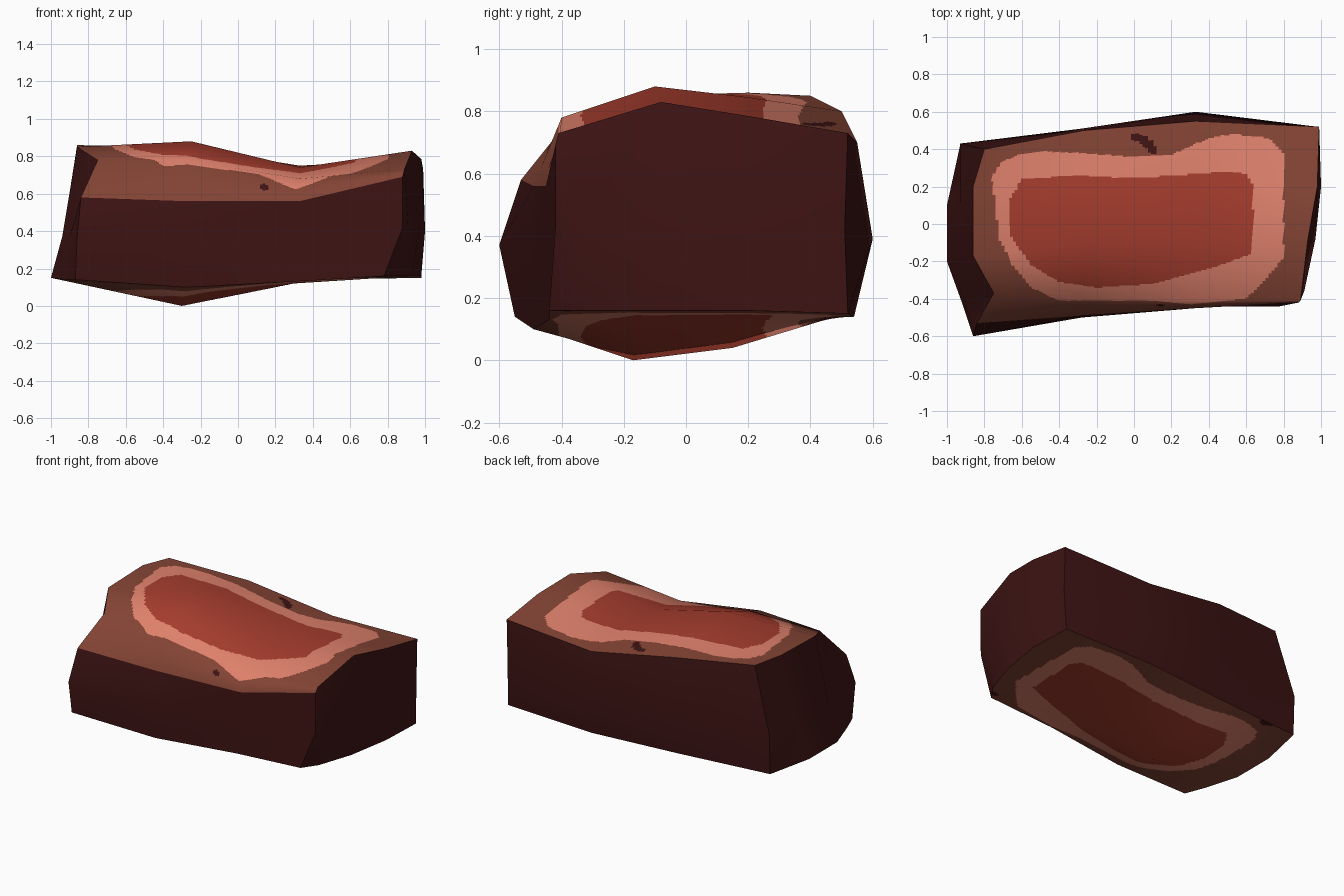
import bpy, bmesh, math
from mathutils import Vector

if "Cube" in bpy.data.objects:
    bpy.data.objects.remove(bpy.data.objects["Cube"])


def material(name, rgb):
    m = bpy.data.materials.new(name)
    m.diffuse_color = (*rgb, 1)
    m.use_nodes = True
    m.node_tree.nodes["Principled BSDF"].inputs["Base Color"].default_value = m.diffuse_color
    return m


CRUST = material("dark crust", (0.05, 0.007, 0.007))
BROWN = material("seared brown", (0.23, 0.058, 0.035))
PINK = material("cooked pink", (0.74, 0.22, 0.15))
RED = material("rare red", (0.38, 0.046, 0.027))

# Cut surfaces: rows run front to back, stations run left to right
TOP = [
    [(-.84, -.53, .58), (-.28, -.49, .56), (.33, -.45, .56), (.88, -.42, .69)],
    [(-.75, -.37, .78), (-.28, -.40, .78), (.33, -.41, .68), (.89, -.41, .73)],
    [(-.86, -.17, .85), (-.25, -.10, .88), (.33, -.10, .74), (.93, -.08, .83)],
    [(-.86, .20, .86), (-.27, .20, .845), (.33, .20, .75), (.98, .20, .785)],
    [(-.80, .40, .85), (-.27, .50, .80), (.33, .55, .70), (.99, .52, .73)],
]
BOTTOM = [
    [(-.87, -.55, .14), (-.28, -.49, .10), (.30, -.44, .13), (.78, -.44, .16)],
    [(-.92, -.42, .14), (-.29, -.38, .07), (.30, -.34, .13), (.85, -.34, .16)],
    [(-1.0, -.20, .15), (-.30, -.17, .00), (.30, -.15, .12), (.93, -.10, .16)],
    [(-1.0, .10, .15), (-.30, .15, .04), (.30, .15, .13), (.98, .20, .16)],
    [(-.93, .42, .15), (-.28, .48, .14), (.33, .54, .14), (.98, .52, .15)],
]
# Middle of the side wall, counter-clockwise from the front left corner
MIDDLE = [
    (-.86, -.60, .37), (-.28, -.50, .37), (.33, -.45, .36), (.88, -.42, .42),
    (.91, -.36, .42), (.97, -.08, .41), (1.0, .20, .40), (.99, .51, .42),
    (.33, .60, .39), (-.28, .51, .40), (-.93, .43, .42),
    (-.93, .10, .38), (-.94, -.20, .37), (-.90, -.42, .37),
]

# Painted zones seen from above
PINK_ZONE = [(-.62, .37), (-.5, .39), (-.3, .38), (-.02, .36), (.2, .37), (.4, .46),
             (.53, .48), (.72, .46), (.8, .38), (.8, -.18), (.7, -.3), (.6, -.4),
             (.3, -.43), (.1, -.41), (-.4, -.41), (-.55, -.34), (-.65, -.22),
             (-.72, -.08), (-.76, .25), (-.71, .33)]
RED_ZONE = [(-.6, .24), (-.3, .26), (0, .245), (.5, .28), (.6, .27), (.64, .2),
            (.63, -.16), (.4, -.24), (.1, -.32), (-.2, -.34), (-.4, -.31),
            (-.55, -.22), (-.67, -.05), (-.67, .12)]
# Dark char spots: x, y, radius x, radius y
TOP_SPOTS = [(.01, .465, .03, .02), (.05, .45, .03, .022), (.08, .425, .03, .025),
             (.10, .395, .024, .025), (.14, -.435, .02, .007)]
BOTTOM_SPOTS = [(-.7, .43, .05, .025), (.8, -.39, .03, .02)]


def inside(x, y, zone):
    hit = False
    for (ax, ay), (bx, by) in zip(zone, zone[1:] + zone[:1]):
        if (ay > y) != (by > y) and x < ax + (y - ay) * (bx - ax) / (by - ay):
            hit = not hit
    return hit


def coarse_normals(rows, sign):
    """Normal at every control point from its neighbours."""
    out = []
    for j in range(len(rows)):
        line = []
        for i in range(4):
            du = Vector(rows[j][min(i + 1, 3)]) - Vector(rows[j][max(i - 1, 0)])
            dv = Vector(rows[min(j + 1, len(rows) - 1)][i]) - Vector(rows[max(j - 1, 0)][i])
            line.append(du.cross(dv).normalized() * sign)
        out.append(line)
    return out


def blend(g, j, i, v, u):
    a = Vector(g[j][i]).lerp(Vector(g[j][i + 1]), u)
    b = Vector(g[j + 1][i]).lerp(Vector(g[j + 1][i + 1]), u)
    return a.lerp(b, v)


def cut_surface(name, rows, sign, spots, shift):
    """Finely divided grid so the painted zones get clean borders."""
    n = 40
    nx, ny = 3 * n, (len(rows) - 1) * n
    ctrl = coarse_normals(rows, sign)
    verts, normals, faces = [], [], []
    for b in range(ny + 1):
        j = min(b // n, len(rows) - 2)
        for a in range(nx + 1):
            i = min(a // n, 2)
            v, u = b / n - j, a / n - i
            verts.append(blend(rows, j, i, v, u))
            normals.append(blend(ctrl, j, i, v, u).normalized())
    for b in range(ny):
        for a in range(nx):
            k = b * (nx + 1) + a
            f = (k, k + 1, k + nx + 2, k + nx + 1)
            faces.append(f if sign > 0 else f[::-1])
    me = bpy.data.meshes.new(name)
    me.from_pydata(verts, [], faces)
    for m in (BROWN, PINK, RED, CRUST):
        me.materials.append(m)
    for p in me.polygons:
        p.use_smooth = True
        x, y = p.center.x, p.center.y
        if any(((x - sx) / rx) ** 2 + ((y - sy) / ry) ** 2 < 1 for sx, sy, rx, ry in spots):
            p.material_index = 3
        elif inside(x - shift, y, RED_ZONE):
            p.material_index = 2
        elif inside(x, y, PINK_ZONE):
            p.material_index = 1
    me.normals_split_custom_set_from_vertices(normals)
    ob = bpy.data.objects.new(name, me)
    bpy.context.collection.objects.link(ob)


def rim(g):
    """Outline of a cut surface, counter-clockwise from the front left."""
    return (g[0] + [g[j][3] for j in (1, 2, 3)] + g[4][::-1] + [g[j][0] for j in (3, 2, 1)])


# Top and bottom cuts
cut_surface("top_cut", TOP, 1, TOP_SPOTS, 0)
cut_surface("bottom_cut", BOTTOM, -1, BOTTOM_SPOTS, .05)

# Side crust wrapped around the block
rings = [rim(BOTTOM), MIDDLE, rim(TOP)]
count = len(MIDDLE)
wall_faces = [(r * count + k, r * count + (k + 1) % count,
               (r + 1) * count + (k + 1) % count, (r + 1) * count + k)
              for r in range(2) for k in range(count)]
mesh = bpy.data.meshes.new("side_crust")
mesh.from_pydata([p for ring in rings for p in ring], [], wall_faces)
mesh.materials.append(CRUST)
wall = bpy.data.objects.new("side_crust", mesh)
bpy.context.collection.objects.link(wall)
bpy.context.view_layer.objects.active = wall
wall.select_set(True)
bpy.ops.object.shade_smooth_by_angle(angle=math.radians(50))
